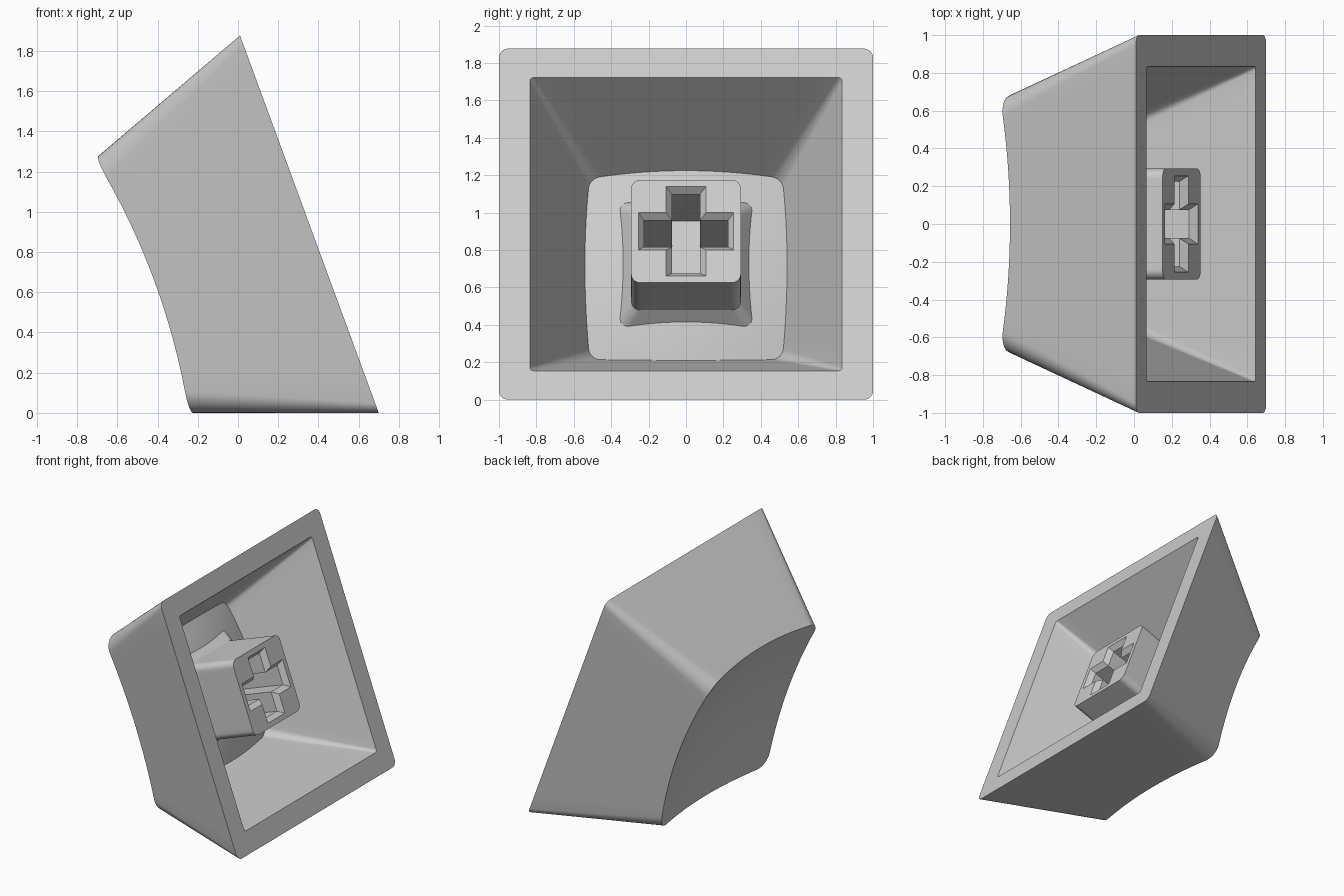
import bpy
import bmesh
import math
from mathutils import Matrix, Vector

cube = bpy.data.objects.get("Cube")
if cube:
    bpy.data.objects.remove(cube, do_unlink=True)

# One grey plastic for everything
grey = bpy.data.materials.new("grey_plastic")
grey.use_nodes = True
colour = (0.6, 0.6, 0.6, 1)
grey.diffuse_color = colour
grey.node_tree.nodes["Principled BSDF"].inputs["Base Color"].default_value = colour

# The cap is shaped flat (w = depth from its open rim), then tipped on its side
SIN = 0.345
COS = math.sqrt(1 - SIN * SIN)
TIP = Matrix(((-SIN, 0, -COS, 0.7 - SIN),
              (0, 1, 0, 0),
              (COS, 0, -SIN, COS),
              (0, 0, 0, 1)))
ARC, SIDE = 8, 16


def rounded_square(half, radius):
    """Outline with arc corners and evenly divided sides."""
    points = []
    c = half - radius
    for quarter in range(4):
        turn = Matrix.Rotation(quarter * math.pi / 2, 2)
        for i in range(ARC + 1):
            a = i / ARC * math.pi / 2
            points.append(turn @ Vector((c + radius * math.cos(a), c + radius * math.sin(a))))
        for i in range(1, SIDE):
            points.append(turn @ Vector((c - 2 * c * i / SIDE, half)))
    return points


def cross(length, width):
    """Plus-shaped outline."""
    points = []
    for quarter in range(4):
        turn = Matrix.Rotation(quarter * math.pi / 2, 2)
        for p in ((length, -width), (length, width), (width, width)):
            points.append(turn @ Vector(p))
    return points


def add_ring(bm, points, depth):
    return [bm.verts.new((p.x, p.y, depth(p) if callable(depth) else depth)) for p in points]


def bridge(bm, a, b):
    for i in range(len(a)):
        j = (i + 1) % len(a)
        bm.faces.new((a[i], a[j], b[j], b[i]))


def tapered_shell(bm, half, slope, radius, radius_gain, centre, curve):
    """Tapered square wall closed by a spherical dish; returns its rim ring."""
    def dish(p):
        return centre + p.length_squared / (2 * curve)

    rim = rounded_square(half, radius)
    edge = []
    for i in range(len(rim)):
        w = centre
        for step in range(6):
            p = rounded_square(half - slope * w, radius + radius_gain * w)[i]
            w = dish(p)
        edge.append(p)
    rim_ring = add_ring(bm, rim, 0)
    last = add_ring(bm, edge, dish)
    bridge(bm, rim_ring, last)
    for k in range(7, 0, -1):
        ring = add_ring(bm, [p * k / 8 for p in edge], dish)
        bridge(bm, last, ring)
        last = ring
    middle = bm.verts.new((0, 0, centre))
    for i in range(len(last)):
        bm.faces.new((last[i], last[(i + 1) % len(last)], middle))
    return rim_ring


def finish(bm, name):
    bm.transform(TIP)
    bmesh.ops.recalc_face_normals(bm, faces=bm.faces)
    mesh = bpy.data.meshes.new(name)
    bm.to_mesh(mesh)
    bm.free()
    mesh.materials.append(grey)
    obj = bpy.data.objects.new(name, mesh)
    bpy.context.collection.objects.link(obj)
    bpy.ops.object.select_all(action="DESELECT")
    obj.select_set(True)
    bpy.context.view_layer.objects.active = obj
    bpy.ops.object.shade_smooth_by_angle(angle=math.radians(25))


# Hollow cap: outer skin and inner cavity joined by the flat rim
bm = bmesh.new()
outer = tapered_shell(bm, 1, 0.368, 0.05, 0.07, 0.745, 3.2)
inner = tapered_shell(bm, 0.835, 0.46, 0.02, 0.06, 0.574, 2.2)
bridge(bm, outer, inner)
finish(bm, "key_cap")

# Stem with a flared foot, buried in the ceiling of the cavity
bm = bmesh.new()
face = add_ring(bm, rounded_square(0.293, 0.05), 0.11)
neck = add_ring(bm, rounded_square(0.293, 0.05), 0.535)
foot = add_ring(bm, rounded_square(0.37, 0.05), 0.65)
bridge(bm, face, neck)
bridge(bm, neck, foot)
bm.faces.new(foot)

# Chamfered cross socket sunk into the stem
mouth = add_ring(bm, cross(0.255, 0.107), 0.11)
throat = add_ring(bm, cross(0.225, 0.075), 0.15)
floor = add_ring(bm, cross(0.225, 0.075), 0.56)
bridge(bm, mouth, throat)
bridge(bm, throat, floor)
bm.faces.new(floor)
loops = [e for e in bm.edges if e.is_boundary]
bmesh.ops.triangle_fill(bm, use_beauty=True, use_dissolve=False, edges=loops)
finish(bm, "stem")
